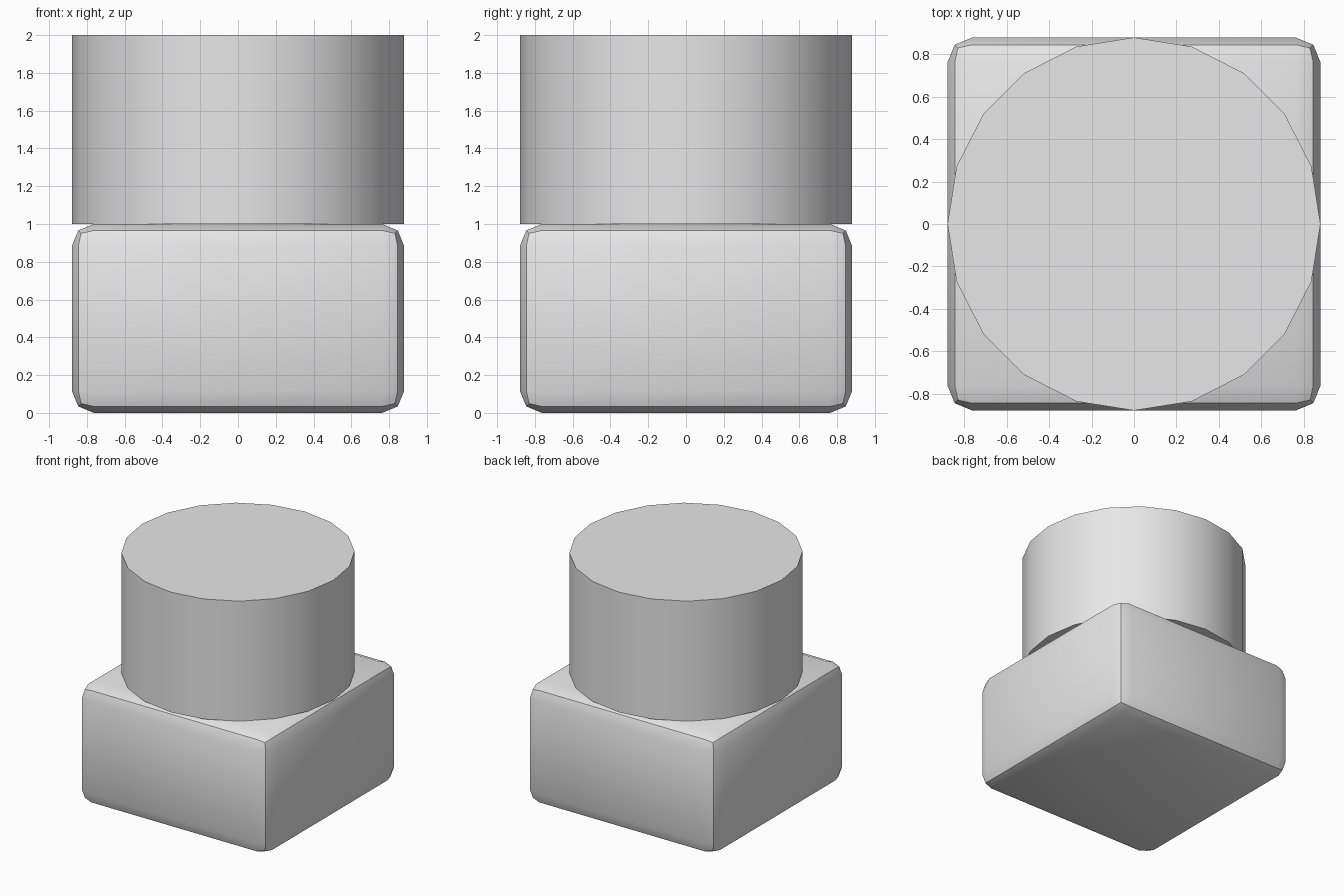
import bpy

cube = bpy.data.objects.get("Cube")
if cube:
    bpy.data.objects.remove(cube, do_unlink=True)

HALF = 0.88

# Single plain grey
grey = bpy.data.materials.new("light_grey")
grey.use_nodes = True
colour = (0.8, 0.8, 0.8, 1)
grey.diffuse_color = colour
grey.node_tree.nodes["Principled BSDF"].inputs["Base Color"].default_value = colour


def finish(obj, name):
    obj.name = name
    obj.data.materials.append(grey)
    bpy.ops.object.shade_smooth_by_angle()


# Square base with two-step rounded edges
bpy.ops.mesh.primitive_cube_add(size=1, location=(0, 0, 0.5))
base = bpy.context.object
base.scale = (2 * HALF, 2 * HALF, 1)
bpy.ops.object.transform_apply(location=False, rotation=False, scale=True)
bevel = base.modifiers.new("rounded_edges", "BEVEL")
bevel.width = 0.117
bevel.segments = 2
bpy.ops.object.modifier_apply(modifier=bevel.name)
finish(base, "base_block")

# Twenty-sided drum standing on the base
bpy.ops.mesh.primitive_cylinder_add(vertices=20, radius=HALF, depth=1, location=(0, 0, 1.5))
finish(bpy.context.object, "top_drum")
